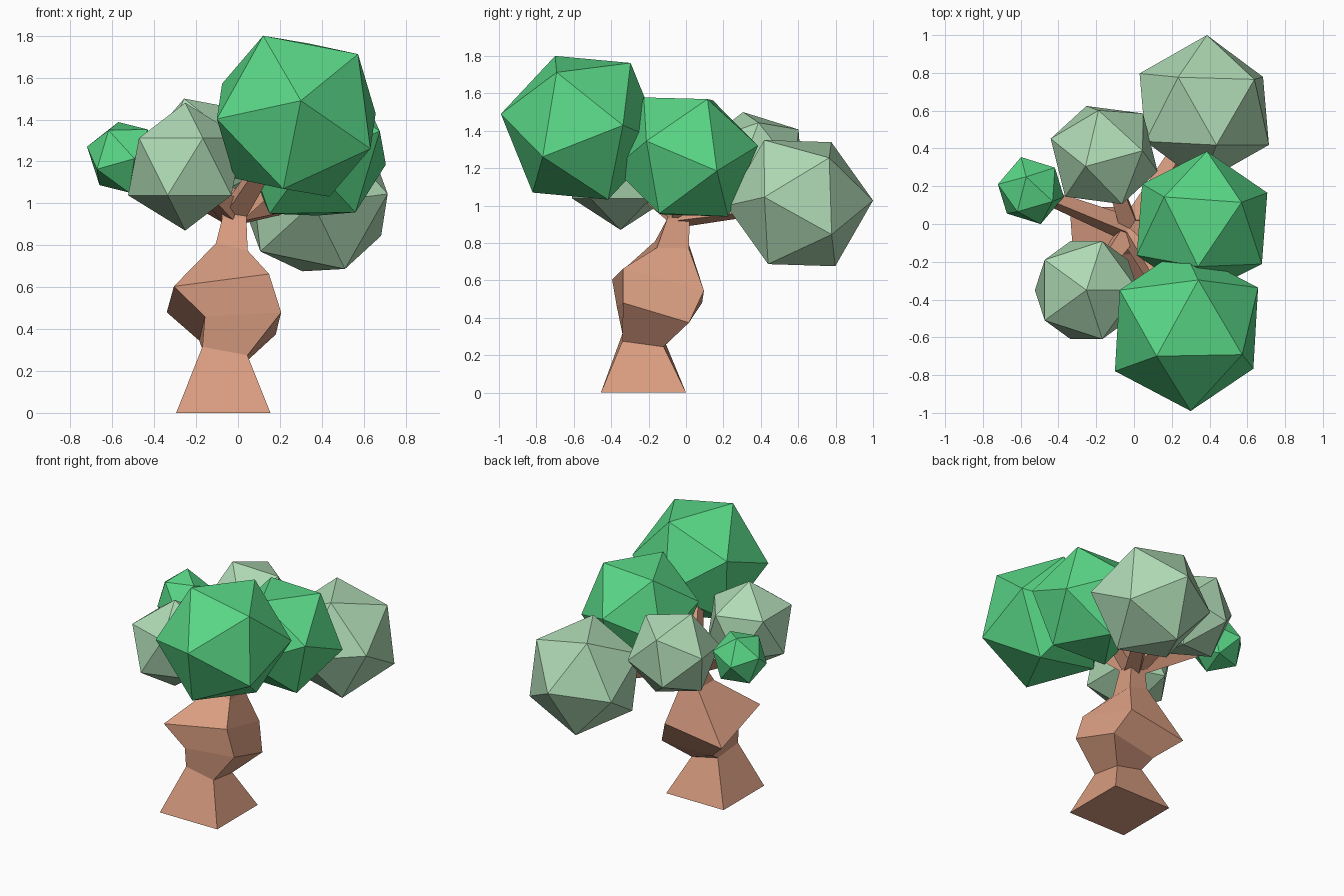
import bpy, bmesh
from mathutils import Vector, Matrix

if "Cube" in bpy.data.objects:
    bpy.data.objects.remove(bpy.data.objects["Cube"])


def material(name, rgb):
    m = bpy.data.materials.new(name)
    m.diffuse_color = (*rgb, 1)
    m.use_nodes = True
    m.node_tree.nodes["Principled BSDF"].inputs["Base Color"].default_value = m.diffuse_color
    return m


BARK = material("bark", (0.70, 0.34, 0.22))
GREEN = material("leaf_green", (0.10, 0.68, 0.24))
PALE = material("leaf_pale", (0.43, 0.70, 0.46))


def finish(name, bm, mat):
    bmesh.ops.recalc_face_normals(bm, faces=bm.faces)
    me = bpy.data.meshes.new(name)
    bm.to_mesh(me)
    bm.free()
    me.materials.append(mat)
    ob = bpy.data.objects.new(name, me)
    bpy.context.collection.objects.link(ob)
    return ob


def frame(a, b):
    """Rotation whose z runs along a and whose x leans towards b."""
    z = a.normalized()
    x = (b - z * b.dot(z)).normalized()
    return Matrix((x, z.cross(x), z)).transposed()


def leaf_ball(name, centre, tip, neighbour, mat):
    """Icosahedron set by its centre, one corner and an adjoining corner."""
    c, a, b = Vector(centre), Vector(tip), Vector(neighbour)
    bm = bmesh.new()
    bmesh.ops.create_icosphere(bm, subdivisions=1, radius=(a - c).length)
    top = max(bm.verts, key=lambda v: v.co.z)
    side = top.link_edges[0].other_vert(top)
    rot = frame(a - c, b - c) @ frame(top.co, side.co).inverted()
    bmesh.ops.transform(bm, matrix=Matrix.Translation(c) @ rot.to_4x4(), verts=bm.verts)
    return finish(name, bm, mat)


def loft(name, rings, mat):
    """Four-sided tube through a stack of rings, capped at both ends."""
    bm = bmesh.new()
    rows = [[bm.verts.new(p) for p in r] for r in rings]
    for lo, hi in zip(rows, rows[1:]):
        for i in range(4):
            j = (i + 1) % 4
            bm.faces.new((lo[i], lo[j], hi[j], hi[i]))
    bm.faces.new(rows[0][::-1])
    bm.faces.new(rows[-1])
    return finish(name, bm, mat)


def square(p, axis, half):
    rot = frame(axis, Vector((0.3, -1, 0.2)))
    return [p + rot @ Vector((sx * half, sy * half, 0))
            for sx, sy in ((-1, -1), (1, -1), (1, 1), (-1, 1))]


# Twisted trunk: corners in order front left, front right, back right, back left
loft("trunk", [
    [(-.295, -.455, 0), (.155, -.455, 0), (.155, 0, 0), (-.295, 0, 0)],
    [(-.17, -.34, .315), (.045, -.34, .275), (.04, -.12, .245), (-.165, -.12, .29)],
    [(-.158, -.37, .46), (.206, -.337, .48), (.18, .016, .374), (-.185, -.03, .345)],
    [(-.306, -.395, .604), (.148, -.337, .663), (.10, .096, .545), (-.34, .086, .48)],
    [(-.105, -.165, .81), (.046, -.155, .775), (.046, .015, .77), (-.10, .01, .81)],
    [(-.075, -.10, .93), (.04, -.10, .93), (.04, .02, .93), (-.075, .02, .93)],
    [(-.09, -.09, 1.0), (.05, -.09, 1.0), (.05, .03, 1.0), (-.09, .03, 1.0)],
], BARK)

# Leaf balls: centre, corner, adjoining corner, material
balls = {
    "front_right": ((.278, -.558, 1.416), (.30, -.99, 1.49), (.12, -.70, 1.80), GREEN),
    "middle_right": ((.36, 0, 1.26), (.386, .385, 1.32), (.573, .132, 1.576), GREEN),
    "back_right": ((.372, .608, 1.013), (.386, 1.0, 1.027), (.233, .775, 1.34), PALE),
    "back_left": ((-.158, .365, 1.22), (-.257, .305, 1.50), (-.185, .63, 1.41), PALE),
    "front_left": ((-.252, -.35, 1.175), (-.252, -.35, 1.48), (.021, -.35, 1.311), PALE),
    "small_left": ((-.546, .177, 1.22), (-.571, .25, 1.388), (-.72, .21, 1.27), GREEN),
}

# A branch runs from the top of the trunk into each ball
fork = Vector((-.02, -.03, .95))
for label, (c, tip, near, mat) in balls.items():
    leaf_ball("leaves_" + label, c, tip, near, mat)
    d = Vector(c) - fork
    loft("branch_" + label, [square(fork, d, .05), square(fork + d * .8, d, .03)], BARK)
